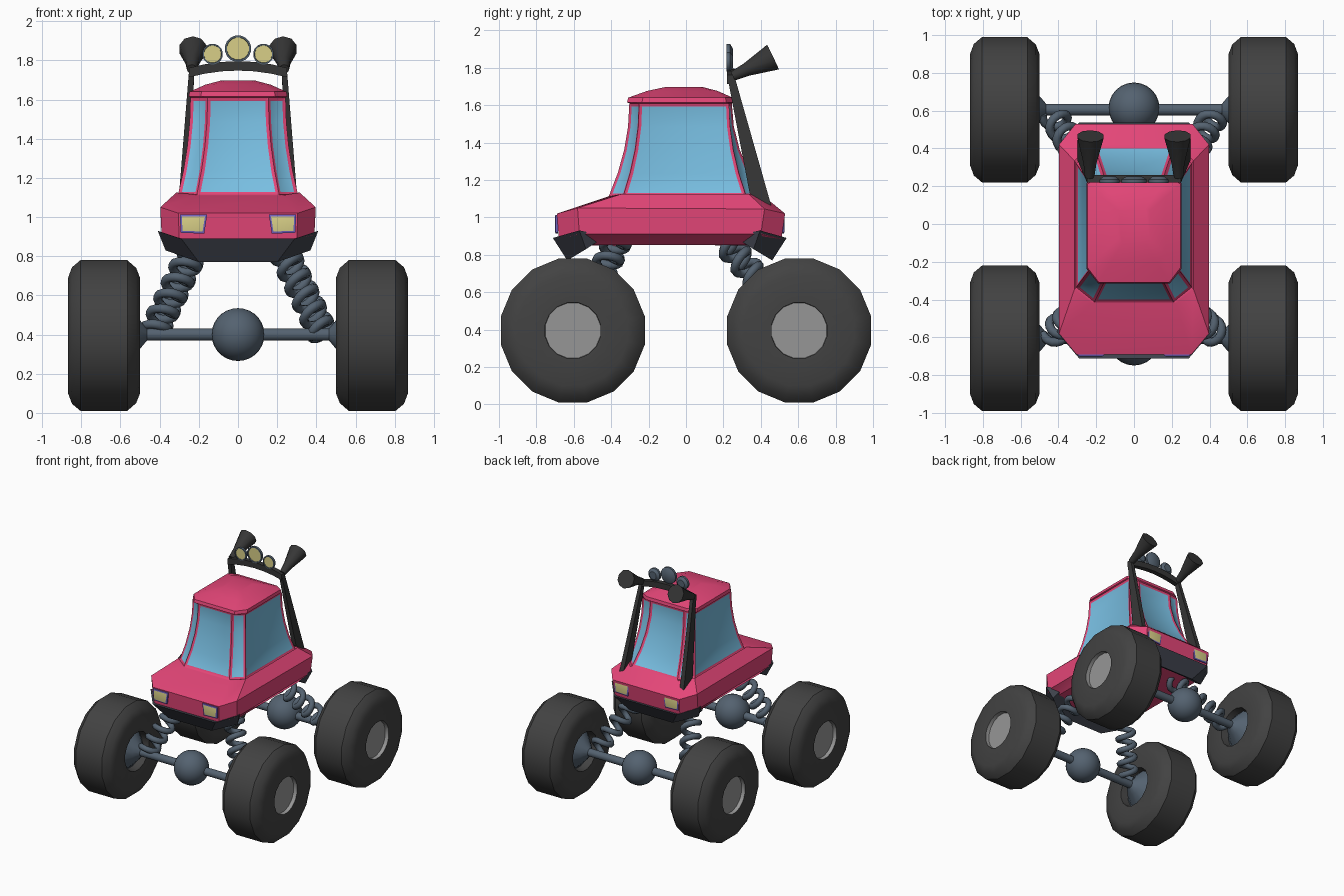
import bpy, bmesh, math
from mathutils import Vector as V

if "Cube" in bpy.data.objects:
    bpy.data.objects.remove(bpy.data.objects["Cube"])


def material(name, r, g, b):
    m = bpy.data.materials.new(name)
    lin = [((c / 255 + 0.055) / 1.055) ** 2.4 for c in (r, g, b)]
    m.diffuse_color = (*lin, 1)
    m.use_nodes = True
    m.node_tree.nodes["Principled BSDF"].inputs["Base Color"].default_value = m.diffuse_color
    return m


PINK = material("pink paint", 228, 70, 120)
GLASS = material("blue glass", 120, 190, 225)
TYRE = material("tyre rubber", 66, 66, 66)
HUB = material("light grey hub", 150, 150, 150)
SLATE = material("slate metal", 84, 98, 112)
BUMP = material("bumper grey", 64, 68, 78)
LAMP = material("lamp yellow", 216, 207, 135)
FRAME = material("purple frame", 112, 98, 190)
BLACK = material("black bar", 54, 54, 54)


def finish(name, bm, mats, angle=35):
    me = bpy.data.meshes.new(name)
    bmesh.ops.recalc_face_normals(bm, faces=bm.faces)
    bm.to_mesh(me)
    bm.free()
    for m in mats:
        me.materials.append(m)
    me.shade_smooth()
    me.set_sharp_from_angle(angle=math.radians(angle))
    ob = bpy.data.objects.new(name, me)
    bpy.context.collection.objects.link(ob)
    return ob


def loft(rings, first=0, last=0):
    """Skin closed rings of points, cap both ends; returns bmesh and faces per band."""
    bm = bmesh.new()
    vs = [[bm.verts.new(p) for p in r] for r in rings]
    n = len(rings[0])
    bands = [[bm.faces.new((a[j], a[(j + 1) % n], b[(j + 1) % n], b[j])) for j in range(n)]
             for a, b in zip(vs, vs[1:])]
    bm.faces.new(vs[0]).material_index = first
    bm.faces.new(vs[-1]).material_index = last
    bmesh.ops.recalc_face_normals(bm, faces=bm.faces)
    return bm, bands


def ring(c, axis, r, n, ref=(0, 0, 1)):
    t = V(axis).normalized()
    u = t.cross(V(ref)).normalized()
    w = t.cross(u)
    return [V(c) + r * (math.cos(a) * u + math.sin(a) * w)
            for a in [2 * math.pi * (k + 0.5) / n for k in range(n)]]


def oct_ring(front, side_f, side_r, rear):
    half = [front, side_f, side_r, rear]
    return half + [(-x, y, z) for x, y, z in reversed(half)]


# body shell: lower hull, cabin and roof in one loft of eight-sided rings
rings = [
    oct_ring((.24, -.60, .85), (.34, -.50, .853), (.34, .33, .853), (.24, .43, .85)),
    oct_ring((.30, -.68, .885), (.39, -.57, .91), (.39, .40, .91), (.30, .51, .885)),
    oct_ring((.305, -.69, 1.02), (.397, -.58, 1.05), (.397, .42, 1.045), (.31, .53, 1.02)),
    oct_ring((.22, -.42, 1.11), (.315, -.345, 1.125), (.315, .335, 1.125), (.22, .42, 1.11)),
]
for i in range(5):
    t = i / 4
    s = 1 - (1 - t) ** 2
    z = 1.115 + .495 * t
    mix = lambda a, b: a + (b - a) * s
    cx, sx = mix(.21, .155), mix(.306, .243)
    rings.append(oct_ring((cx, mix(-.412, -.303), z), (sx, mix(-.335, -.25), z),
                          (sx, mix(.32, .23), z), (cx, mix(.412, .245), z)))
for k, z in ((1.0, 1.615), (.98, 1.64), (.66, 1.676), (.33, 1.698)):
    rings.append([(x, y, z) for x, y, _ in oct_ring(
        (.19 * k, -.315 * k, z), (.252 * k, -.235 * k, z), (.252 * k, .215 * k, z), (.19 * k, .255 * k, z))])
bm, bands = loft(rings)
for col in range(8):  # windows, one per cabin side
    fs = [bands[b][col] for b in range(4, 8)]
    bmesh.ops.inset_region(bm, faces=fs, thickness=.016, depth=-.006,
                           use_boundary=True, use_even_offset=True)
    for f in fs:
        f.material_index = 1
finish("body_shell", bm, [PINK, GLASS], 28)

# front and rear bumpers and lamps, mirrored about the hull middle
MID = -.087
for end, flip in (("front", 1), ("rear", -1)):
    fy = lambda y: MID + (y - MID) * flip
    half = [((.41, -.57, .93), (.37, -.535, .83)), ((.29, -.712, .89), (.20, -.635, .77))]
    stations = half + [tuple((-x, y, z) for x, y, z in st) for st in reversed(half)]
    rs = []
    for top, bot in stations:
        k = .94
        rs.append([(top[0], fy(top[1]), top[2]), (bot[0], fy(bot[1]), bot[2]),
                   (bot[0] * k, fy(bot[1] + .07), bot[2] + .045),
                   (top[0] * k, fy(top[1] + .05), top[2] - .01)])
    bm, _ = loft(rs)
    finish(end + "_bumper", bm, [BUMP], 20)
    for side in (-1, 1):
        outline = [(.158, 1.012), (.297, 1.012), (.293, .92), (.172, .915)]
        bm, _ = loft([[(x * side, fy(y), z) for x, z in outline] for y in (-.684, -.698)])
        bm.faces.ensure_lookup_table()
        face = bm.faces[-1]
        bmesh.ops.inset_region(bm, faces=[face], thickness=.014, depth=.003)
        face.material_index = 1
        finish(end + "_lamp", bm, [FRAME, LAMP], 20)

# wheels: (x, radius) profile turned around the axle
profile = [(.57, .15), (.51, .16), (.50, .30), (.52, .352), (.565, .392),
           (.805, .392), (.848, .355), (.868, .30), (.866, .152), (.835, .150)]
for y in (-.605, .605):
    for side in (-1, 1):
        bm, bands = loft([ring((x * side, y, .395), (1, 0, 0), r, 16) for x, r in profile], 1, 2)
        for f in bands[-1]:
            f.material_index = 2
        finish("wheel", bm, [TYRE, SLATE, HUB], 40)

    # axle with flared ends and a differential ball
    ax = [(.565, .145), (.50, .075), (.465, .032)]
    ax = [(-x, r) for x, r in ax] + ax[::-1]
    bm, _ = loft([ring((x, y, .4), (1, 0, 0), r, 12) for x, r in ax])
    finish("axle", bm, [SLATE], 40)
    bm = bmesh.new()
    bmesh.ops.create_uvsphere(bm, u_segments=24, v_segments=14, radius=.135)
    bmesh.ops.translate(bm, verts=bm.verts, vec=(0, y * 1.015, .4))
    finish("differential", bm, [SLATE], 60)

    # coil springs
    for side in (-1, 1):
        a = V((.43 * side, .58 if y > 0 else -.58, .41))
        b = V((.20 * side, .20 if y > 0 else -.36, .89))
        d = (b - a).normalized()
        u = d.cross(V((0, 1, 0))).normalized()
        w = d.cross(u)
        turns, steps = 6, 16
        n = turns * steps
        pts = []
        for i in range(n + 1):
            q = 2 * math.pi * i / steps
            pts.append(a.lerp(b, i / n) + .06 * (math.cos(q) * u + math.sin(q) * w))
        rs = [ring(pts[i], pts[min(i + 1, n)] - pts[max(i - 1, 0)], .024, 8, d) for i in range(n + 1)]
        bm, _ = loft(rs)
        finish("spring", bm, [SLATE], 60)

# roll bar: two tapering posts and an arched cross bar
for side in (-1, 1):
    sections = [(.262, .30, .34, .465, 1.13, 1.03), (.222, .25, .222, .262, 1.75, 1.745)]
    rs = [[(x0 * side, y0, z0), (x1 * side, y0, z0), (x1 * side, y1, z1), (x0 * side, y1, z1)]
          for x0, x1, y0, y1, z0, z1 in sections]
    bm, _ = loft(rs)
    finish("roll_bar_post", bm, [BLACK])

    # flared horn on top of each post
    p, q = V((.235 * side, .25, 1.755)), V((.23 * side, .465, 1.857))
    bm, _ = loft([ring(p.lerp(q, t), q - p, r, 10) for t, r in ((0, .026), (.35, .036), (1, .073))])
    finish("horn", bm, [BLACK], 40)

arch = [(x, .24, 1.772 - .55 * x * x) for x in (-.25, -.17, -.085, 0, .085, .17, .25)]
rs = [[(x, y - .02, z - .024), (x, y + .02, z - .024), (x, y + .02, z + .024), (x, y - .02, z + .024)]
      for x, y, z in arch]
bm, _ = loft(rs)
finish("roll_bar_cross", bm, [BLACK])

# round spot lamps on the cross bar
for x, z, r in ((-.13, 1.832, .053), (0, 1.86, .068), (.13, 1.832, .053)):
    bm, bands = loft([ring((x, y, z), (0, 1, 0), k * r, 16)
                      for y, k in ((.221, .84), (.216, .86), (.216, 1), (.236, 1), (.252, .6))], 1, 0)
    finish("spot_lamp", bm, [SLATE, LAMP], 35)
